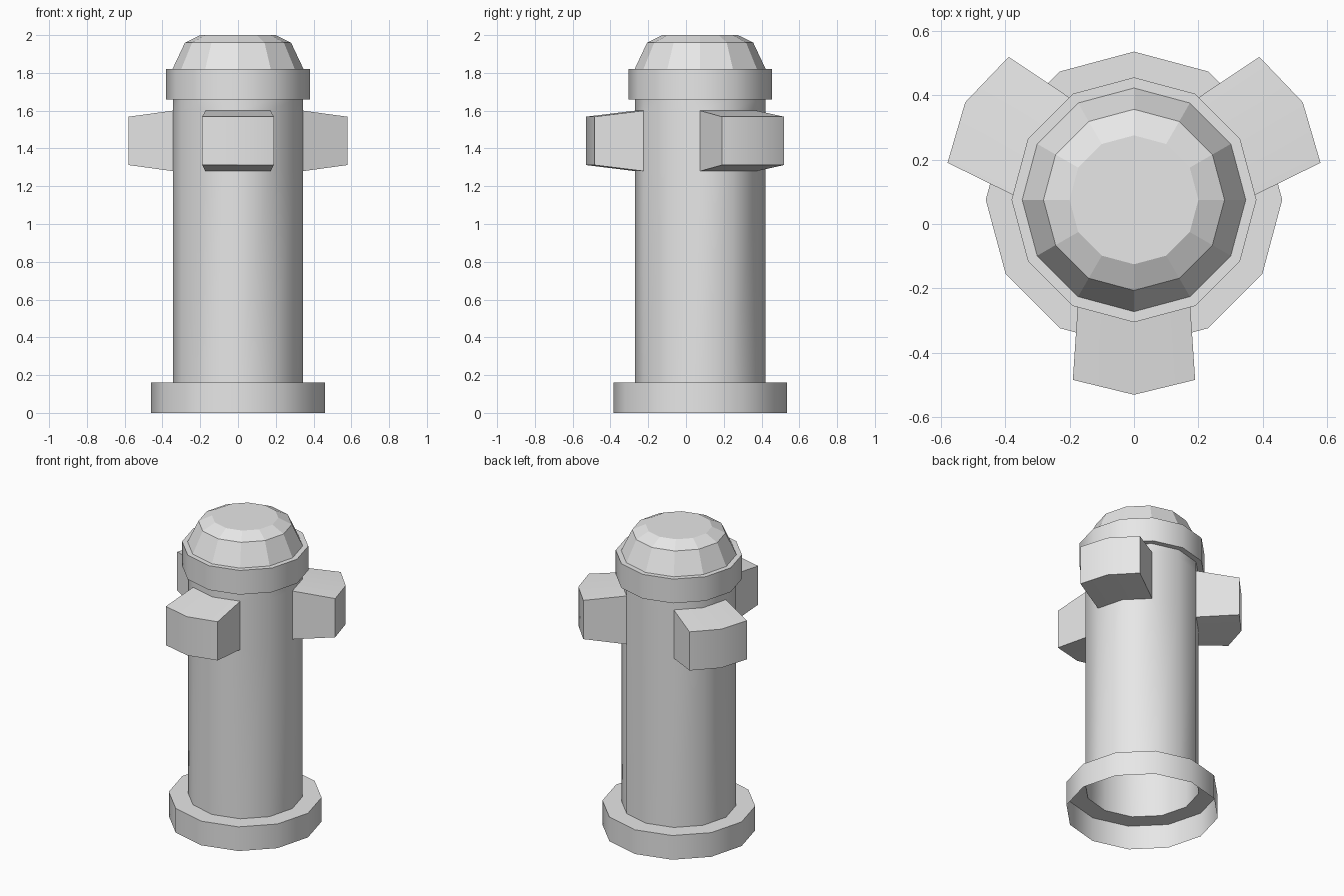
import bpy, bmesh
from math import cos, sin, radians
from mathutils import Vector

SIDES = 12
CENTRE_Y = 0.075

cube = bpy.data.objects.get("Cube")
if cube:
    bpy.data.objects.remove(cube, do_unlink=True)

grey = bpy.data.materials.new("light grey")
grey.use_nodes = True
grey.diffuse_color = (0.8, 0.8, 0.8, 1)
bsdf = next(n for n in grey.node_tree.nodes if n.type == 'BSDF_PRINCIPLED')
bsdf.inputs["Base Color"].default_value = grey.diffuse_color


def lathe(profile, cap_top=False):
    """Revolve (radius, height) pairs into an open twelve-sided shell."""
    bm = bmesh.new()
    rings = []
    for r, z in profile:
        angles = [radians(360 / SIDES * i) for i in range(SIDES)]
        rings.append([bm.verts.new((r * cos(a), r * sin(a), z)) for a in angles])
    for low, high in zip(rings, rings[1:]):
        for i in range(SIDES):
            j = (i + 1) % SIDES
            bm.faces.new((low[i], low[j], high[j], high[i]))
    if cap_top:
        bm.faces.new(rings[-1])
    bm.normal_update()
    return bm


def finish(bm, name, smooth=True):
    """Turn the mesh into an object, with sharp corners kept crisp."""
    bm.normal_update()
    for f in bm.faces:
        f.smooth = smooth
    for e in bm.edges:
        if len(e.link_faces) == 2:
            e.smooth = e.calc_face_angle() < radians(35)
    mesh = bpy.data.meshes.new(name)
    bm.to_mesh(mesh)
    bm.free()
    mesh.materials.append(grey)
    obj = bpy.data.objects.new(name, mesh)
    obj.location.y = CENTRE_Y
    bpy.context.collection.objects.link(obj)


def pull_outlet(bm, angle, low, high):
    """Extrude the two barrel facets facing the angle into a tapered outlet."""
    out = Vector((cos(angle), sin(angle), 0))
    across = Vector((-out.y, out.x, 0))
    middle = (low + high) / 2
    faces = [f for f in bm.faces
             if low < f.calc_center_median().z < high and f.normal.dot(out) > 0.9]
    new = bmesh.ops.extrude_face_region(bm, geom=faces)["geom"]
    for v in new:
        if isinstance(v, bmesh.types.BMVert):
            d, t = v.co.dot(out) + 0.26, v.co.dot(across) * 1.1
            z = middle + (v.co.z - middle) * 0.8
            v.co = out * d + across * t + Vector((0, 0, z))
    bm.normal_update()


# Foot flange, open underneath
finish(lathe([(0.46, 0), (0.46, 0.16), (0.345, 0.16)]), "base_flange")

# Barrel with three outlets
barrel = lathe([(0.345, 0.16), (0.345, 1.28), (0.345, 1.6), (0.345, 1.66)])
for degrees in (-90, 30, 150):
    pull_outlet(barrel, radians(degrees), 1.28, 1.6)
finish(barrel, "barrel_with_outlets")

# Collar under the dome
finish(lathe([(0.345, 1.66), (0.38, 1.66), (0.38, 1.82), (0.347, 1.82)]), "collar")

# Faceted dome
finish(lathe([(0.347, 1.82), (0.281, 1.96), (0.2, 2.0)], cap_top=True),
       "dome", smooth=False)
